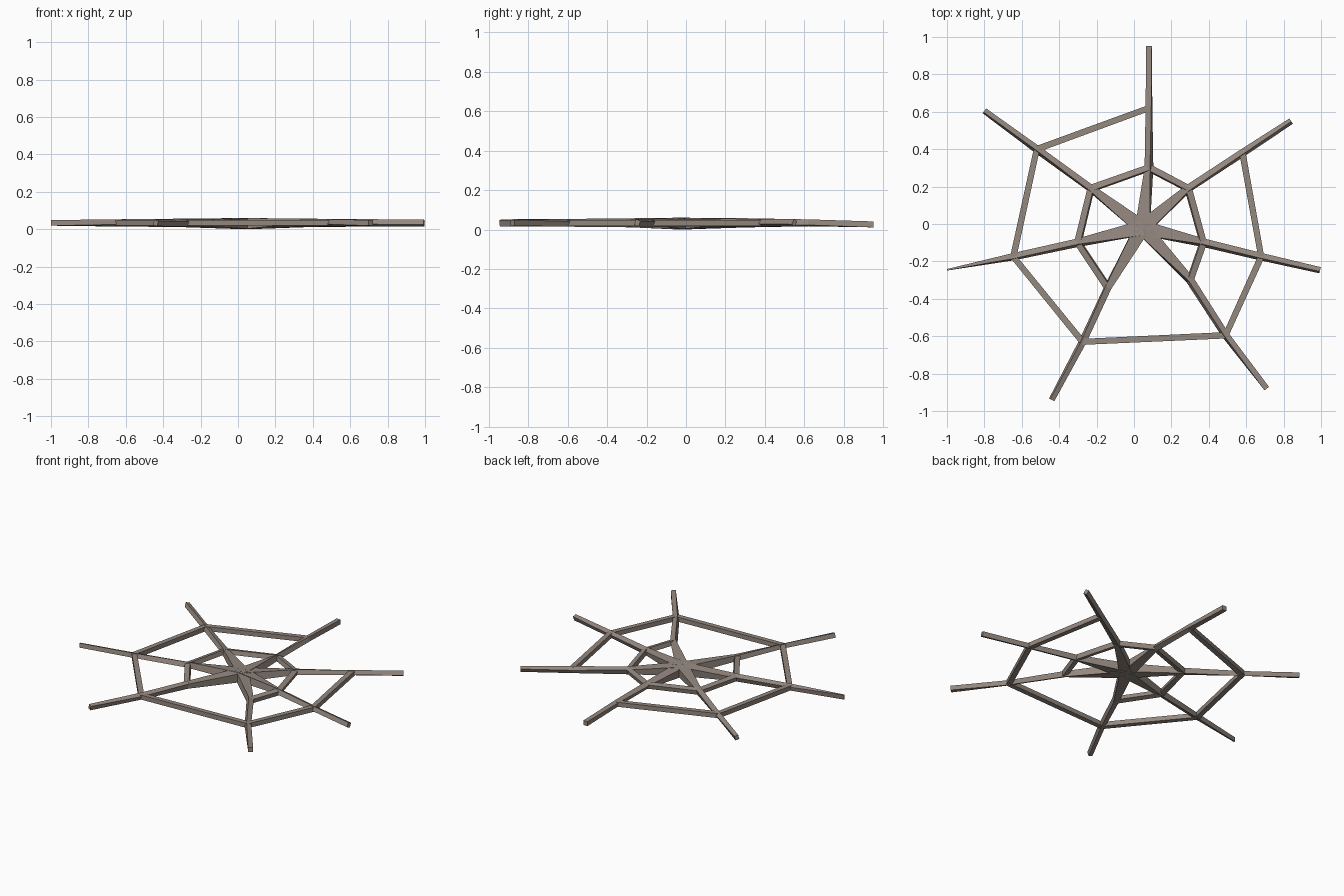
import bpy, bmesh, math
from mathutils import Vector

cube = bpy.data.objects.get("Cube")
if cube:
    bpy.data.objects.remove(cube, do_unlink=True)

mat = bpy.data.materials.new("weathered_taupe")
mat.use_nodes = True
colour = (0.295, 0.246, 0.213, 1)
mat.diffuse_color = colour
mat.node_tree.nodes["Principled BSDF"].inputs["Base Color"].default_value = colour


def beam(name, stations):
    """Loft a rectangular bar through (point, width, height, roll) stations."""
    bm = bmesh.new()
    rings = []
    for i, (p, w, h, roll) in enumerate(stations):
        a = stations[max(i - 1, 0)][0]
        b = stations[min(i + 1, len(stations) - 1)][0]
        d = (b - a).normalized()
        side = Vector((d.y, -d.x, 0)).normalized()
        up = side.cross(d)
        c, s = math.cos(math.radians(roll)), math.sin(math.radians(roll))
        u, v = side * c + up * s, up * c - side * s
        rings.append([bm.verts.new(p + u * w * sx / 2 + v * h * sz / 2)
                      for sx, sz in ((-1, -1), (1, -1), (1, 1), (-1, 1))])
    for r, q in zip(rings, rings[1:]):
        for k in range(4):
            n = (k + 1) % 4
            bm.faces.new((r[k], r[n], q[n], q[k]))
    bm.faces.new(rings[0][::-1])
    bm.faces.new(rings[-1])
    bmesh.ops.recalc_face_normals(bm, faces=bm.faces)
    mesh = bpy.data.meshes.new(name)
    bm.to_mesh(mesh)
    bm.free()
    mesh.materials.append(mat)
    bpy.context.collection.objects.link(bpy.data.objects.new(name, mesh))


def at(xy, z=0.034):
    return Vector((xy[0], xy[1], z))


# Web layout, clockwise from the back: inner knot, outer knot, tip, twists, tip width
spokes = {
    "back": ((0.08, 0.30), (0.08, 0.62), (0.08, 0.95), (32, 12, 0), 0.03),
    "back_left": ((0.29, 0.19), (0.58, 0.38), (0.84, 0.55), (15, 30, 30), 0.022),
    "left": ((0.37, -0.10), (0.68, -0.175), (0.995, -0.247), (25, 25, 20), 0.025),
    "front_left": ((0.30, -0.30), (0.49, -0.595), (0.71, -0.88), (25, 25, 0), 0.03),
    "front_right": ((-0.14, -0.34), (-0.275, -0.63), (-0.44, -0.94), (10, 25, 15), 0.025),
    "right": ((-0.30, -0.10), (-0.645, -0.175), (-1.0, -0.245), (-25, -20, 0), 0.008),
    "back_right": ((-0.23, 0.19), (-0.52, 0.40), (-0.80, 0.605), (-12, -30, -15), 0.025),
}
hub = (0.045, -0.02)

# Radiating spokes, thick at the hub
for name, (inner, outer, tip, rolls, tip_w) in spokes.items():
    tip_z = 0.026 if name == "back" else 0.034
    beam("spoke_" + name, [
        (at(hub, 0.03), 0.08, 0.06, 0),
        (at(inner), 0.034, 0.034, rolls[0]),
        (at(outer), 0.031, 0.029, rolls[1]),
        (at(tip, tip_z), tip_w, 0.03, rolls[2]),
    ])

# Connecting strands; each ring has one open gap
names = list(spokes)
for ring, label, gap, roll in ((0, "inner", "front_left", 14), (1, "outer", "back", 0)):
    for i, name in enumerate(names):
        if name == gap:
            continue
        following = names[(i + 1) % len(names)]
        a, b = at(spokes[name][ring]), at(spokes[following][ring])
        beam(f"{label}_strand_{name}", [(a, 0.034, 0.03, roll), (b, 0.032, 0.03, roll)])
